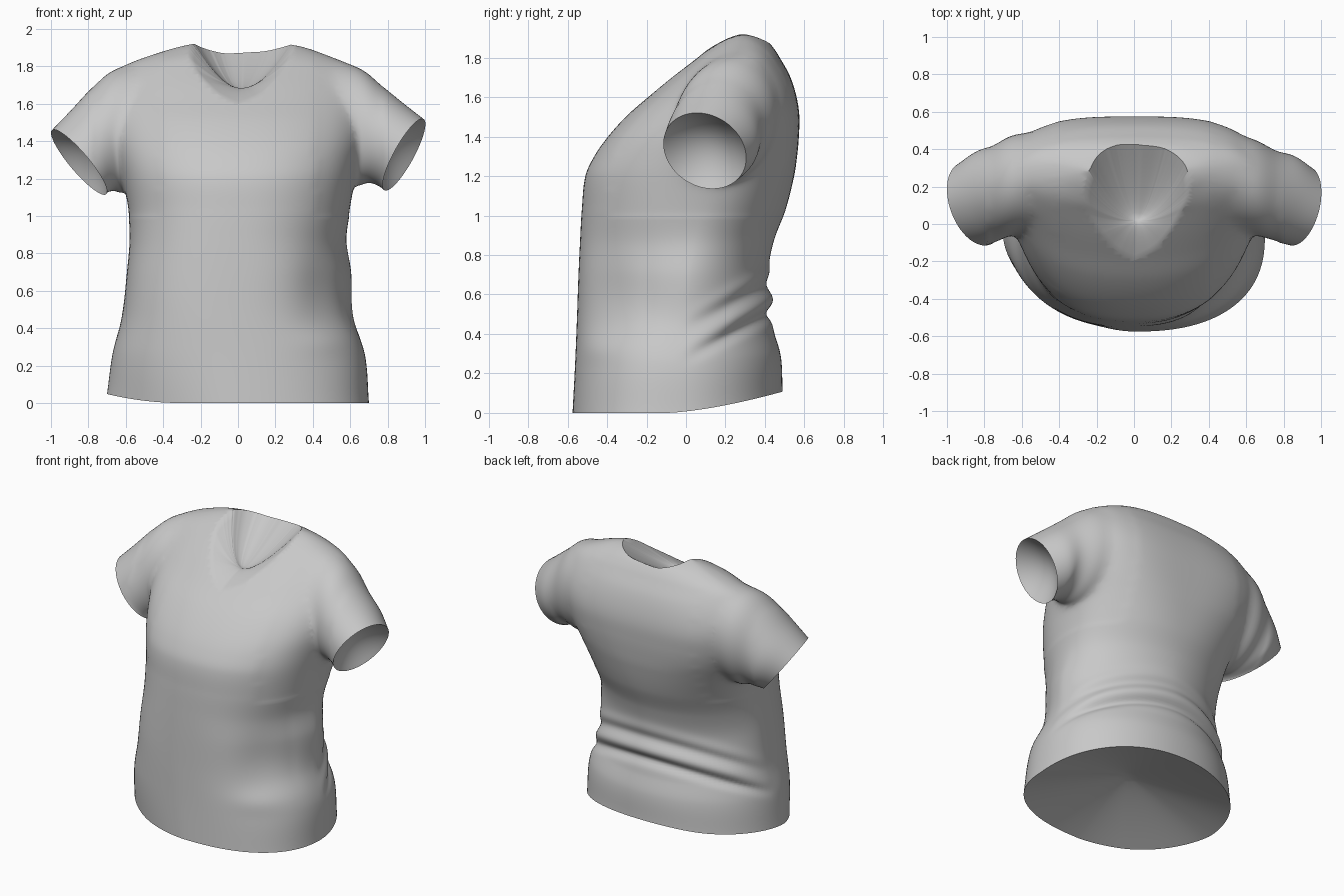
import bpy, bmesh, math
from mathutils import Vector

if "Cube" in bpy.data.objects:
    bpy.data.objects.remove(bpy.data.objects["Cube"])


def material(name, value):
    m = bpy.data.materials.new(name)
    m.diffuse_color = (value, value, value, 1)
    m.use_nodes = True
    m.node_tree.nodes["Principled BSDF"].inputs["Base Color"].default_value = m.diffuse_color
    return m


FABRIC = material("grey fabric", 0.58)
OPENING = material("opening helper", 0.1)


def sample(table, t):
    """Smooth interpolation of rows (t, values...) at t."""
    n = len(table)
    i = 0
    while i < n - 2 and t > table[i + 1][0]:
        i += 1
    a, b = table[i], table[i + 1]
    p, q = table[max(i - 1, 0)], table[min(i + 2, n - 1)]
    h = b[0] - a[0]
    u = min(max((t - a[0]) / h, 0), 1)
    out = []
    for k in range(1, len(a)):
        m0 = (b[k] - p[k]) / (b[0] - p[0]) * h
        m1 = (q[k] - a[k]) / (q[0] - a[0]) * h
        out.append((2*u**3 - 3*u**2 + 1) * a[k] + (u**3 - 2*u**2 + u) * m0
                   + (3*u**2 - 2*u**3) * b[k] + (u**3 - u**2) * m1)
    return out


def loft(name, rings, caps=(1, 1), wall=0):
    """Closed solid through rings; caps and walls get a material index."""
    bm = bmesh.new()
    rows = [[bm.verts.new(p) for p in r] for r in rings]
    n = len(rows[0])
    for r, s in zip(rows, rows[1:]):
        for i in range(n):
            f = bm.faces.new((r[i], r[(i+1) % n], s[(i+1) % n], s[i]))
            f.material_index = wall
    for r, c in zip((rows[0], rows[-1]), caps):
        bm.faces.new(r).material_index = c
    bmesh.ops.recalc_face_normals(bm, faces=bm.faces)
    me = bpy.data.meshes.new(name)
    bm.to_mesh(me)
    bm.free()
    me.materials.append(FABRIC)
    me.materials.append(OPENING)
    ob = bpy.data.objects.new(name, me)
    bpy.context.collection.objects.link(ob)
    return ob


def spow(v, e):
    return math.copysign(abs(v) ** e, v)


def bump(d, s):
    return math.exp(-(d / s) ** 2)


# Torso profile: z, left x, right x, front y, back y, widest y, back squareness
TORSO = [
    (0.00, -.70, .70, -.575, .49, -.06, 2.1),
    (0.25, -.67, .68, -.562, .48, -.04, 2.05),
    (0.47, -.62, .615, -.553, .435, -.02, 1.95),
    (0.70, -.594, .605, -.545, .415, .00, 1.85),
    (0.87, -.58, .58, -.537, .445, .03, 1.95),
    (1.03, -.588, .60, -.528, .505, .06, 2.15),
    (1.20, -.62, .63, -.51, .548, .10, 2.5),
    (1.30, -.645, .65, -.465, .563, .13, 2.8),
    (1.40, -.665, .67, -.395, .572, .16, 3.0),
    (1.51, -.675, .68, -.295, .574, .20, 3.1),
    (1.61, -.67, .675, -.18, .558, .23, 3.0),
    (1.71, -.65, .65, -.065, .525, .26, 2.7),
    (1.80, -.61, .61, .045, .475, .28, 2.4),
    (1.84, -.53, .53, .09, .45, .285, 2.3),
    (1.88, -.40, .42, .145, .415, .29, 2.2),
    (1.905, -.31, .34, .19, .37, .29, 2.2),
    (1.92, -.24, .26, .25, .32, .285, 2.2)]
# Front squareness: z, left, right
FRONT = [(0, 1.75, 2.4), (.3, 2.2, 2.3), (.6, 2.5, 2.2), (1.1, 2.4, 2.25),
         (1.4, 2.3, 2.3), (1.92, 2.15, 2.15)]


def torso_point(z, a):
    xl, xr, yf, yb, yc, eb = sample(TORSO, z)
    c, s = math.cos(a), math.sin(a)
    e = eb if s > 0 else sample(FRONT, z)[0 if c < 0 else 1]
    xc = (xl + xr) / 2
    x = xc + (xr - xl) / 2 * spow(c, 2 / e)
    y = yc + (yb - yc if s > 0 else yc - yf) * spow(s, 2 / e)
    # waist folds gathered around the back, sinking towards the sides
    w = min(max((y + .02) / .25, 0), 1)
    d = z - (.27 + .54 * y)
    push = w * (.02 * bump(d - .08, .045) - .025 * bump(d, .035)
                - .010 * bump(d - .16, .035) + .008 * bump(d - .22, .04))
    # soft dents of the cloth at the front side
    f = min(max(-y / .2, 0), 1)
    push += f * (.01 * bump(x - .48, .15) * bump(z - .33, .07)
                 - .04 * bump(x - .50, .17) * bump(z - .62, .25))
    out = Vector((x - xc, y - yc, 0))
    if out.length > 0:
        out.normalize()
    # hem rises to the back and to one side
    lift = .238 * max(0, y + .1) ** 1.5 + .3 * max(0, -x - .3) ** 2
    return (x + out.x * push, y + out.y * push,
            z + lift * max(0, 1 - z / .4))


N = 112
heights = [i * .015 for i in range(120)] + [1.8 + i * .012 for i in range(11)]
shirt = loft("shirt", [[torso_point(z, 2 * math.pi * (i + .5) / N)
                        for i in range(N)] for z in heights])

# Sleeves: t, top (x, y, z), bottom (x, y, z), front y, back y, sweep of the back edge
RIGHT = [
    (0, .40, .28, 1.79, .42, .20, 1.24, -.02, .46, 0),
    (1, .635, .25, 1.81, .62, .20, 1.155, -.06, .465, 0),
    (2, .77, .19, 1.695, .69, .18, 1.175, -.08, .395, .02),
    (3, .885, .13, 1.60, .745, .17, 1.16, -.10, .365, .04),
    (4, .985, .08, 1.52, .79, .16, 1.135, -.115, .305, .06)]
LEFT = [
    (0, -.40, .28, 1.79, -.42, .20, 1.22, -.02, .47, 0),
    (1, -.65, .25, 1.80, -.61, .20, 1.12, -.06, .49, 0),
    (2, -.78, .20, 1.685, -.655, .18, 1.13, -.08, .425, -.02),
    (3, -.885, .15, 1.57, -.69, .17, 1.125, -.10, .39, -.045),
    (4, -.985, .12, 1.462, -.715, .16, 1.113, -.115, .33, -.065)]


def sleeve(name, table):
    rings = []
    for k in range(25):
        v = sample(table, k / 6)
        top, low = Vector(v[0:3]), Vector(v[3:6])
        mid = (top + low) / 2
        mid.y = (v[6] + v[7]) / 2
        half = (top - low) / 2
        width = math.sqrt(max(((v[7] - v[6]) / 2)**2 - half.y**2, 0))
        side = Vector((v[8], width, 0))
        rings.append([mid + half * math.cos(a) + side * math.sin(a)
                      for a in (2 * math.pi * i / 64 for i in range(64))])
    return loft(name, rings)


# Neckline seen from above: ordered outline of a rounded V
NECK = [(0, -.195), (.07, -.16), (.145, -.10), (.245, .05), (.295, .19),
        (.27, .32), (.17, .40), (.03, .422), (-.10, .419), (-.205, .35),
        (-.262, .19), (-.235, .05), (-.135, -.10), (-.065, -.16), (0, -.195)]
curve = [(i,) + p for i, p in enumerate(NECK)]
outline = [sample(curve, i / 5) for i in range(70)]
neck = loft("neck_cutter", [[(x, y, z) for x, y in outline] for z in (1.5, 2.2)],
            wall=1)


def combine(target, other, operation):
    mod = target.modifiers.new("join", 'BOOLEAN')
    mod.operation, mod.object, mod.solver = operation, other, 'EXACT'
    bpy.context.view_layer.objects.active = target
    bpy.ops.object.modifier_apply(modifier=mod.name)
    bpy.data.objects.remove(other)


combine(shirt, sleeve("right_sleeve", RIGHT), 'UNION')
combine(shirt, sleeve("left_sleeve", LEFT), 'UNION')
combine(shirt, neck, 'DIFFERENCE')

# Open the neck, hem and cuffs, then soften the sleeve seams
bm = bmesh.new()
bm.from_mesh(shirt.data)
bmesh.ops.delete(bm, geom=[f for f in bm.faces if f.material_index == 1],
                 context='FACES')
bmesh.ops.remove_doubles(bm, verts=bm.verts, dist=.003)
seam = [v for v in bm.verts
        if .42 < abs(v.co.x) < .78 and v.co.z > 1.0 and not v.is_boundary]
for _ in range(16):
    bmesh.ops.smooth_vert(bm, verts=seam, factor=.5, use_axis_x=True,
                          use_axis_y=True, use_axis_z=True)


def lining(loop):
    """Close an opening with a shallow hollow running to one tip."""
    mid = sum((v.co for v in loop), Vector()) / len(loop)
    if abs(mid.x) > .5:                       # cuff
        tip, power = mid + Vector((-math.copysign(.09, mid.x), .025, .05)), 2
    elif mid.z > 1:                           # neck
        tip, power = Vector((.02, .02, 1.68)), 1.7
    else:                                     # hem
        tip, power = mid + Vector((0, 0, .17)), 1.25
    # plane of the rim, so that only the depth is curved
    axis = (tip - mid).normalized()
    last, n = loop, len(loop)
    for k in range(1, 10):
        r = 1 - k / 10
        row = []
        for v in loop:
            arm = v.co - tip
            deep = axis * arm.dot(axis)
            row.append(bm.verts.new(tip + (arm - deep) * r + deep * r ** power))
        for i in range(n):
            j = (i + 1) % n
            bm.faces.new((last[i], last[j], row[j], row[i]))
        last = row
    end = bm.verts.new(tip)
    for i in range(n):
        bm.faces.new((last[i], last[(i + 1) % n], end))


# Walk each open rim in order and line it
rims, seen = [], set()
for start in [v for v in bm.verts if v.is_boundary]:
    rim, v = [], start
    while v and v not in seen:
        seen.add(v)
        rim.append(v)
        v = next((e.other_vert(v) for e in v.link_edges if e.is_boundary
                  and e.other_vert(v) not in seen), None)
    if len(rim) > 30:
        rims.append(rim)
for rim in rims:
    lining(rim)
bmesh.ops.recalc_face_normals(bm, faces=bm.faces)
bm.to_mesh(shirt.data)
bm.free()
shirt.data.materials.pop(index=1)
bpy.data.materials.remove(OPENING)

bpy.ops.object.select_all(action='DESELECT')
shirt.select_set(True)
bpy.context.view_layer.objects.active = shirt
bpy.ops.object.shade_smooth_by_angle(angle=math.radians(50))
